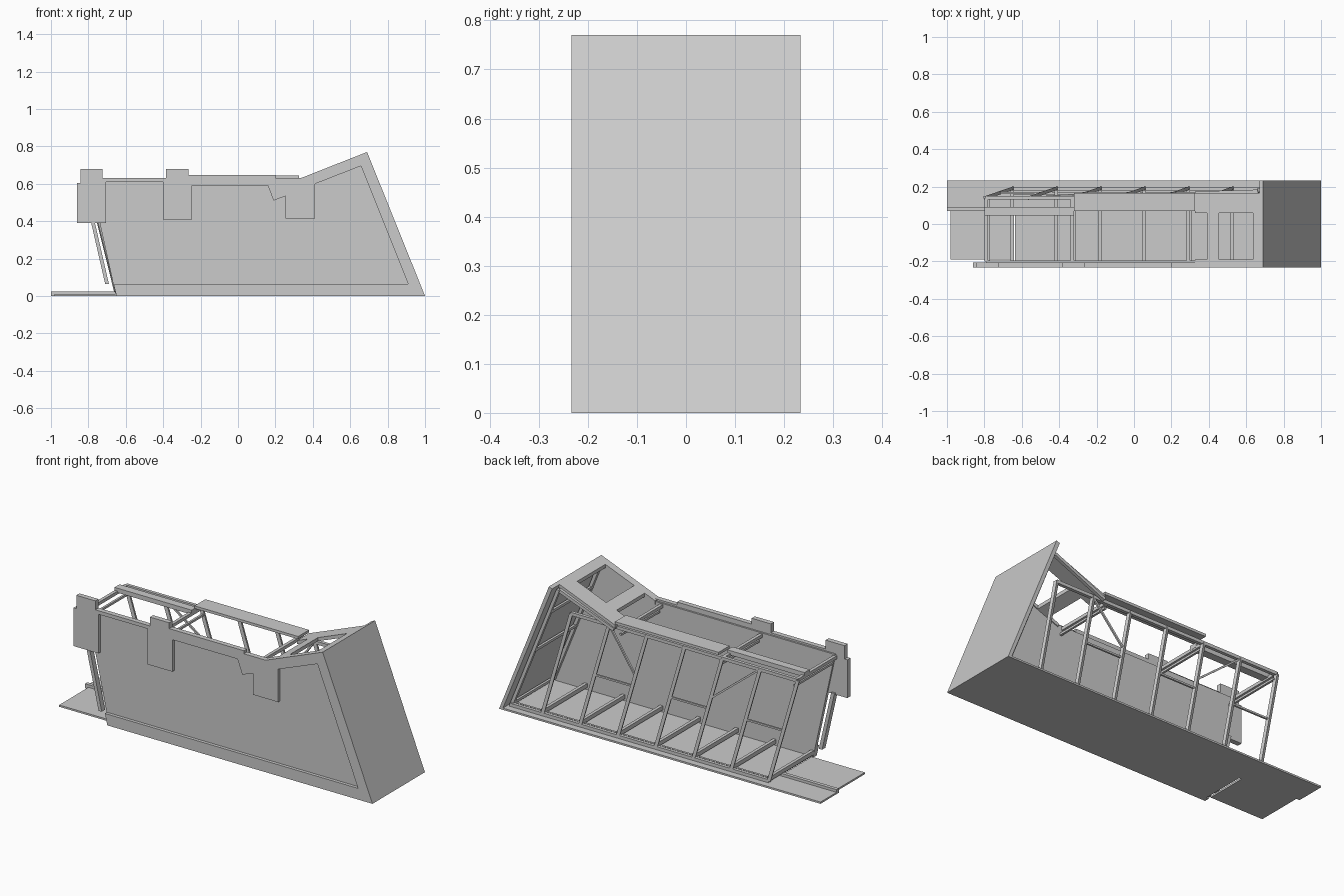
import bpy, bmesh
from mathutils import Vector


def finish(bm, name):
    bmesh.ops.recalc_face_normals(bm, faces=bm.faces)
    mesh = bpy.data.meshes.new(name)
    bm.to_mesh(mesh)
    bm.free()
    ob = bpy.data.objects.new(name, mesh)
    bpy.context.collection.objects.link(ob)
    return ob


def box(name, x0, x1, y0, y1, z0, z1):
    bm = bmesh.new()
    bmesh.ops.create_cube(bm, size=1)
    for v in bm.verts:
        v.co = Vector(((x0 + x1) / 2 + v.co.x * (x1 - x0),
                       (y0 + y1) / 2 + v.co.y * (y1 - y0),
                       (z0 + z1) / 2 + v.co.z * (z1 - z0)))
    return finish(bm, name)


def slab(name, outline, y0, y1):
    """Extrude an x-z outline from y0 to y1."""
    bm = bmesh.new()
    face = bm.faces.new([bm.verts.new((x, y0, z)) for x, z in outline])
    ext = bmesh.ops.extrude_face_region(bm, geom=[face], use_keep_orig=True)
    for g in ext["geom"]:
        if isinstance(g, bmesh.types.BMVert):
            g.co.y = y1
    return finish(bm, name)


def bar(name, a, b, w=0.018):
    """Square timber between two points."""
    a, b = Vector(a), Vector(b)
    d = b - a
    bm = bmesh.new()
    bmesh.ops.create_cube(bm, size=1)
    for v in bm.verts:
        v.co = Vector((v.co.x * w, v.co.y * w, v.co.z * d.length))
    up = d.to_track_quat('Z', 'Y')
    for v in bm.verts:
        v.co = up @ v.co + (a + b) / 2
    return finish(bm, name)


# floor plates, with a narrow slot at the left end
box("floor", -0.635, 1.0 - 0.004, -0.233, 0.233, 0, 0.01)
box("step_plate_front", -0.98, -0.65, -0.19, 0.07, 0, 0.01)
box("step_plate_back", -1, -0.635, 0.07, 0.233, 0, 0.01)
box("step_curb", -1, -0.635, 0.07, 0.09, 0.01, 0.025)
box("slot_end", -0.65, -0.635, 0.045, 0.07, 0, 0.01)

# front facade: one raised trim outline over a recessed panel
slab("facade_trim", [
    (-0.86, 0.39), (-0.705, 0.39), (-0.705, 0.61), (-0.4, 0.61), (-0.4, 0.41),
    (-0.245, 0.41), (-0.245, 0.59), (0.16, 0.59), (0.19, 0.51), (0.255, 0.535),
    (0.255, 0.415), (0.413, 0.415), (0.413, 0.6), (0.657, 0.695), (0.91, 0.063),
    (-0.665, 0.063), (-0.65, 0), (1, 0), (0.69, 0.77), (0.335, 0.63),
    (0.2, 0.63), (0.2, 0.647), (-0.265, 0.647), (-0.265, 0.68), (-0.385, 0.68),
    (-0.385, 0.63), (-0.725, 0.63), (-0.725, 0.68), (-0.843, 0.68),
    (-0.843, 0.605), (-0.86, 0.605)], -0.233, -0.205)
slab("facade_panel", [(-0.655, 0.01), (0.985, 0.01), (0.685, 0.755),
                      (0.335, 0.62), (-0.79, 0.62)], -0.215, -0.195)
slab("front_strut", [(-0.71, 0.063), (-0.69, 0.063), (-0.767, 0.4), (-0.787, 0.4)],
     -0.225, -0.195)

# sloping end wall on the right
slab("end_wall", [(0.98, 0), (1, 0), (0.69, 0.77), (0.67, 0.762)], -0.233, 0.233)


# sloping roof made of strips around two openings
def roof_strip(name, x0, x1, y0, y1):
    z = lambda x: 0.63 + (x - 0.335) * 0.14 / 0.355
    slab(name, [(x0, z(x0) - 0.02), (x1, z(x1) - 0.02), (x1, z(x1)), (x0, z(x0))], y0, y1)


for name, x0, x1, y0, y1 in [
        ("roof_front", 0.325, 0.69, -0.233, -0.19), ("roof_back", 0.325, 0.69, 0.06, 0.167),
        ("roof_top", 0.635, 0.69, -0.19, 0.06), ("roof_middle", 0.39, 0.455, -0.19, 0.06)]:
    roof_strip(name, x0, x1, y0, y1)

# flat roof boards
box("roof_board_left", -0.8, -0.32, 0.045, 0.09, 0.605, 0.63)
box("roof_board_middle", -0.32, 0.325, 0.07, 0.167, 0.63, 0.645)

# leaning ribs: floor joist plus back post
TOP = 0.605
LEAN = 0.145


def post_point(k, t):
    return (-0.65 + 0.235 * k - LEAN * t, 0.19 - 0.05 * t, 0.02 + (TOP - 0.02) * t)


for k in range(7):
    x = -0.65 + 0.235 * k
    box("floor_joist", x - 0.009, x + 0.009, -0.195, 0.19, 0.022, 0.045)
    bar("back_post", post_point(k, 0), post_point(k, 1))

# long rails on the back
bar("sill_back", (-0.65, 0.188, 0.02), (0.96, 0.188, 0.02))
bar("sill_inner", (-0.65, 0.165, 0.02), (0.96, 0.165, 0.02), 0.012)
bar("top_rail", post_point(0, 1), post_point(6, 1))
for x in (-0.79, -0.33, 0.29):
    bar("roof_tie", (x, -0.2, 0.605), (x, 0.14, 0.605))
    bar("roof_tie_lower", (x + 0.015, -0.2, 0.57), (x + 0.015, 0.145, 0.57), 0.012)

# mid rails and diagonal braces between posts
for k in (0, 2, 4):
    bar("mid_rail", post_point(k, 0.5), post_point(k + 1, 0.5), 0.01)
bar("brace", post_point(1, 1), post_point(2, 0.6), 0.01)
bar("brace", post_point(4, 0.6), post_point(5, 1), 0.01)

# framing under the sloping roof and beside the end wall
for y in (0.18, -0.185):
    bar("end_post", (0.955, y, 0.02), (0.665, y, 0.74))
bar("roof_rafter", (0.33, 0.165, 0.6), (0.665, 0.175, 0.735))
for z in (0.03, 0.36, 0.6):
    xe = 0.96 - 0.403 * z
    bar("end_rail", (xe, -0.195, z), (xe, 0.185, z), 0.014)
